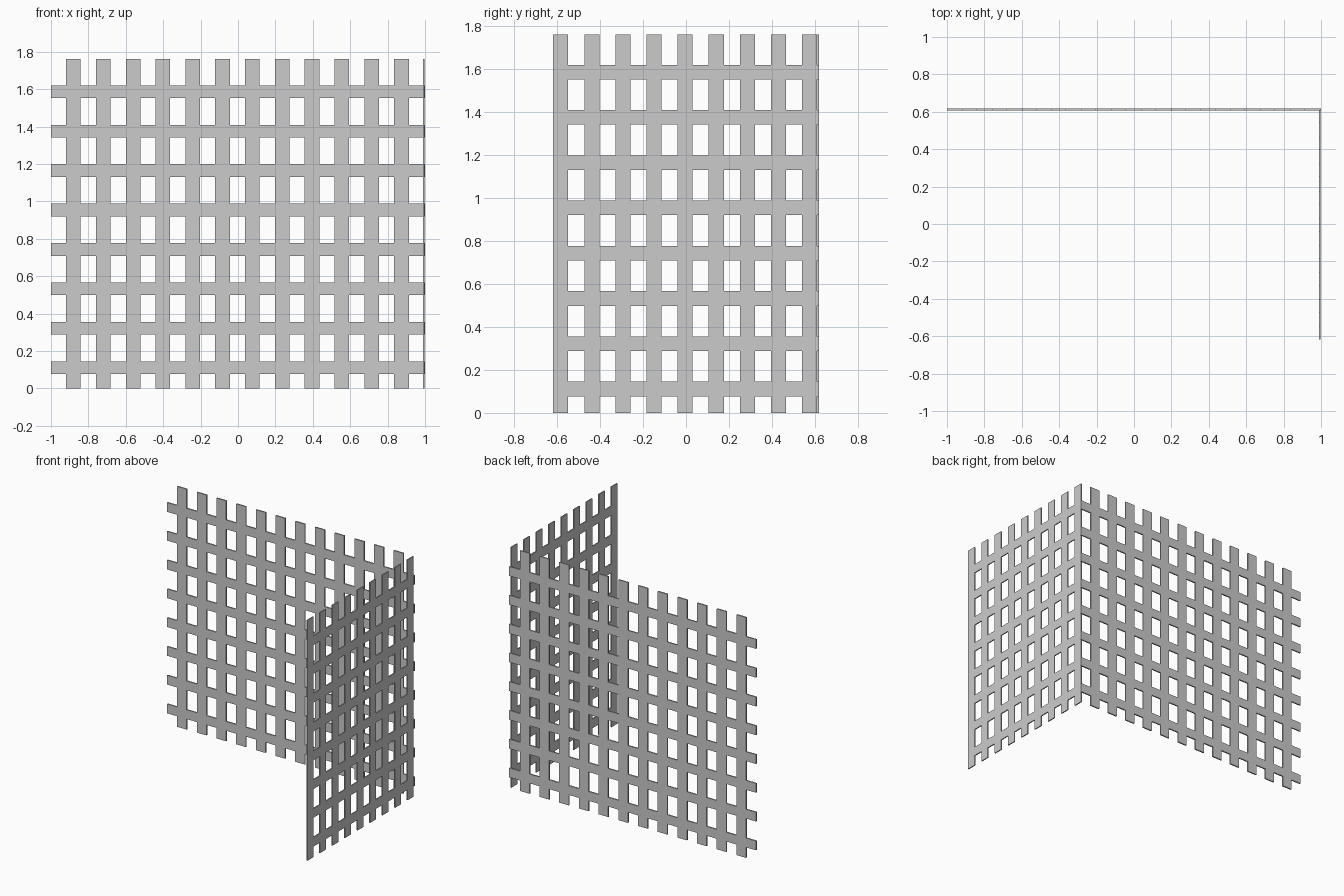
import bpy
import bmesh
from mathutils import Vector

if "Cube" in bpy.data.objects:
    bpy.data.objects.remove(bpy.data.objects["Cube"])

HEIGHT = 1.76


def bands(first, last, count, width):
    """Evenly spaced (start, end) strips between two centre positions."""
    step = (last - first) / (count - 1)
    return [(first + i * step - width / 2, first + i * step + width / 2)
            for i in range(count)]


def inside(value, strips):
    return any(a < value < b for a, b in strips)


def lattice(name, uprights, rails, u_range, origin, u_axis, depth):
    """Flush lattice panel: fill grid cells covered by a slat, then extrude."""
    us = sorted({round(v, 4) for s in uprights for v in s} | set(u_range))
    zs = sorted({round(v, 4) for s in rails for v in s} | {0.0, HEIGHT})
    bm = bmesh.new()
    verts = {}

    def vert(i, j):
        if (i, j) not in verts:
            verts[i, j] = bm.verts.new(origin + u_axis * us[i] + Vector((0, 0, zs[j])))
        return verts[i, j]

    for i in range(len(us) - 1):
        for j in range(len(zs) - 1):
            if (inside((us[i] + us[i + 1]) / 2, uprights)
                    or inside((zs[j] + zs[j + 1]) / 2, rails)):
                bm.faces.new([vert(i, j), vert(i + 1, j),
                              vert(i + 1, j + 1), vert(i, j + 1)])
    ext = bmesh.ops.extrude_face_region(bm, geom=bm.faces[:])
    bmesh.ops.translate(bm, vec=depth, verts=[
        g for g in ext["geom"] if isinstance(g, bmesh.types.BMVert)])
    bmesh.ops.recalc_face_normals(bm, faces=bm.faces[:])
    mesh = bpy.data.meshes.new(name)
    bm.to_mesh(mesh)
    bm.free()
    obj = bpy.data.objects.new(name, mesh)
    bpy.context.collection.objects.link(obj)
    return obj


rails = bands(0.111, 1.586, 8, 0.068)

# Wide panel across the back
lattice("back_lattice", bands(-0.88, 0.874, 12, 0.078), rails, (-1.0, 1.0),
        Vector((0, 0.608, 0)), Vector((1, 0, 0)), Vector((0, 0.01, 0)))

# Narrower panel along the right side, meeting the back at the corner
lattice("side_lattice", bands(-0.583, 0.575, 9, 0.07), rails, (-0.618, 0.61),
        Vector((0.988, 0, 0)), Vector((0, 1, 0)), Vector((0.008, 0, 0)))
